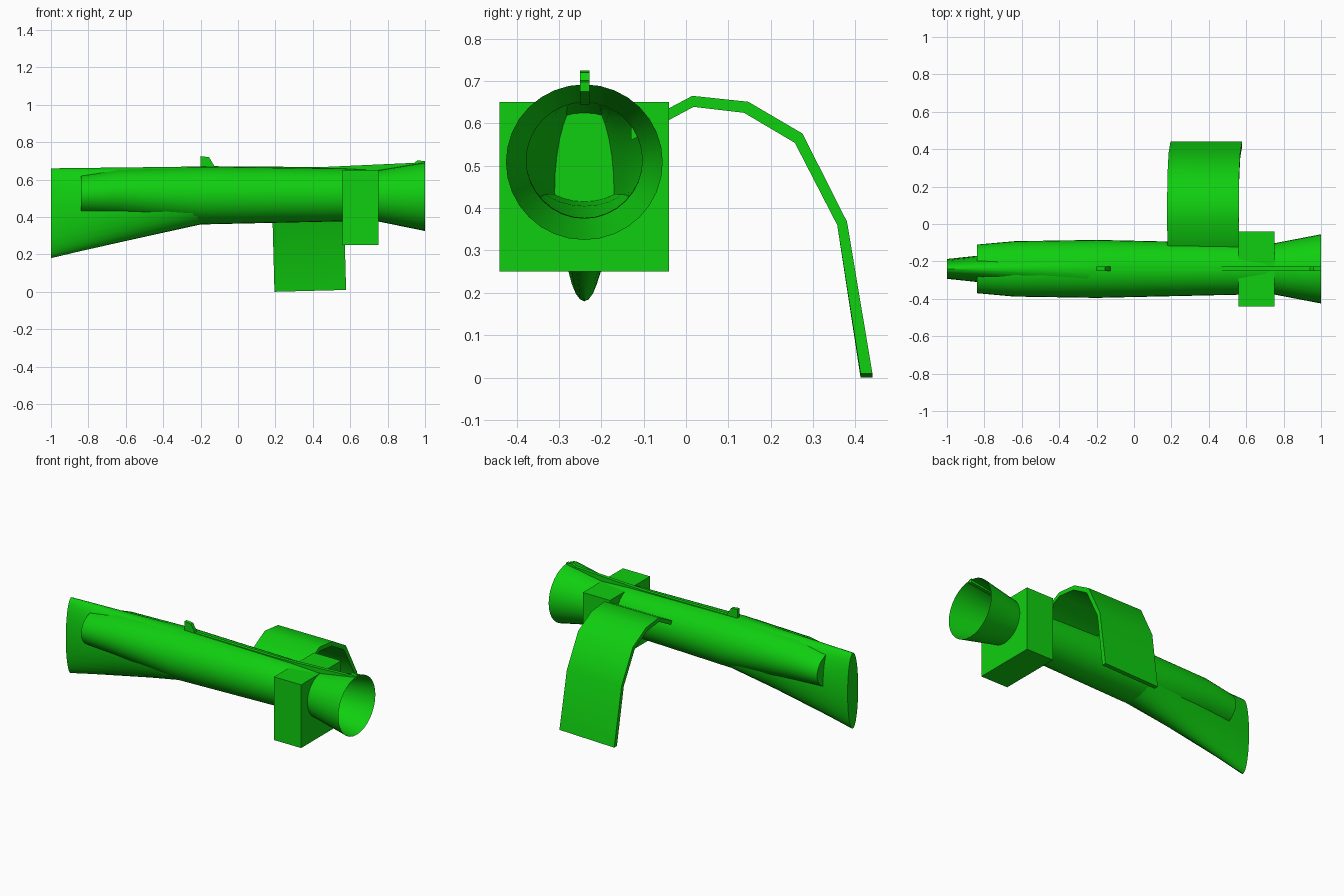
import bpy, bmesh
from math import cos, sin, pi

old = bpy.data.objects.get("Cube")
if old:
    bpy.data.objects.remove(old, do_unlink=True)

AXIS_Y = -0.24
SIDES = 32

green = bpy.data.materials.new("bright green")
green.use_nodes = True
COLOUR = (0.005, 0.62, 0.005, 1)
green.diffuse_color = COLOUR
green.node_tree.nodes["Principled BSDF"].inputs["Base Color"].default_value = COLOUR


def finish(name, bm, angle=35):
    bmesh.ops.recalc_face_normals(bm, faces=bm.faces)
    mesh = bpy.data.meshes.new(name)
    bm.to_mesh(mesh)
    bm.free()
    mesh.materials.append(green)
    obj = bpy.data.objects.new(name, mesh)
    bpy.context.collection.objects.link(obj)
    bpy.ops.object.select_all(action='DESELECT')
    obj.select_set(True)
    bpy.context.view_layer.objects.active = obj
    bpy.ops.object.shade_smooth_by_angle(angle=angle * pi / 180)
    return obj


def ring(x, half_y, bottom, top, square=False):
    """Cross-section across the barrel axis, round or square."""
    mid, half_z = (bottom + top) / 2, (top - bottom) / 2
    points = []
    for i in range(SIDES):
        c, s = cos(2 * pi * i / SIDES), sin(2 * pi * i / SIDES)
        k = 1 / max(abs(c), abs(s)) if square else 1
        points.append((x, AXIS_Y + half_y * c * k, mid + half_z * s * k))
    return points


def loft(name, sections, cap=False):
    """Skin through the sections; cap closes the first one."""
    bm = bmesh.new()
    rings = [[bm.verts.new(p) for p in s] for s in sections]
    for a, b in zip(rings, rings[1:]):
        for i in range(len(a)):
            j = (i + 1) % len(a)
            bm.faces.new((a[i], a[j], b[j], b[i]))
    if cap:
        bm.faces.new(rings[0])
    return finish(name, bm)


def prism(name, profile, width, axis):
    """Extrude an outline: axis 'y' takes (x, z), axis 'x' takes (y, z)."""
    bm = bmesh.new()
    lo, hi = width
    if axis == 'y':
        verts = [bm.verts.new((u, lo, z)) for u, z in profile]
        move = (0, hi - lo, 0)
    else:
        verts = [bm.verts.new((lo, u, z)) for u, z in profile]
        move = (hi - lo, 0, 0)
    face = bm.faces.new(verts)
    out = bmesh.ops.extrude_face_region(bm, geom=[face])
    moved = [g for g in out["geom"] if isinstance(g, bmesh.types.BMVert)]
    bmesh.ops.translate(bm, verts=moved, vec=move)
    return finish(name, bm)


# Main tube, tapering into the cheek at the rear
loft("barrel", [
    ring(-0.84, 0.13, 0.415, 0.625),
    ring(-0.64, 0.148, 0.405, 0.655),
    ring(-0.2, 0.155, 0.36, 0.67),
    ring(0.56, 0.138, 0.377, 0.66),
    ring(0.75, 0.137, 0.376, 0.65),
], cap=True)

# Tall narrow stock flaring down to the butt
loft("stock", [
    ring(-1.0, 0.053, 0.18, 0.66),
    ring(-0.84, 0.07, 0.218, 0.662),
    ring(-0.5, 0.108, 0.294, 0.666),
    ring(-0.2, 0.15, 0.36, 0.67),
], cap=True)

# Flared open muzzle
loft("muzzle", [
    ring(0.75, 0.137, 0.376, 0.65),
    ring(1.0, 0.185, 0.325, 0.692),
])

# Square block pierced by the tube
loft("block", [
    ring(0.56, 0.137, 0.376, 0.649),
    ring(0.56, 0.2, 0.25, 0.65, True),
    ring(0.75, 0.2, 0.25, 0.65, True),
    ring(0.75, 0.137, 0.376, 0.649),
])

# Sighting rib and the two sights
RIB = (AXIS_Y - 0.01, AXIS_Y + 0.012)
prism("rib", [(-0.2, 0.65), (-0.2, 0.672), (0.45, 0.667), (1.0, 0.692),
              (1.0, 0.675), (0.75, 0.645)], RIB, 'y')
prism("rear_sight", [(-0.2, 0.66), (-0.2, 0.725), (-0.155, 0.72),
                     (-0.125, 0.67), (-0.125, 0.66)], RIB, 'y')
prism("front_sight", [(0.93, 0.68), (0.96, 0.703), (1.0, 0.698),
                      (1.0, 0.68)], RIB, 'y')

# Curved shoulder guard hanging behind the barrel
outer = [(-0.13, 0.588), (0.015, 0.665), (0.147, 0.651),
         (0.275, 0.576), (0.38, 0.368), (0.44, 0.004)]
inner = [(-0.13, 0.56), (0.018, 0.639), (0.137, 0.625),
         (0.257, 0.554), (0.357, 0.36), (0.412, 0.004)]
guard = prism("shoulder_guard", outer + inner[::-1], (0.177, 0.56), 'x')
# Slight sideways lean toward the lower edge
for v in guard.data.vertices:
    v.co.x += 0.018 * (1 - v.co.z / 0.665)
    if v.co.z < 0.01:
        v.co.z = 0.0 if v.co.x < 0.4 else 0.01
